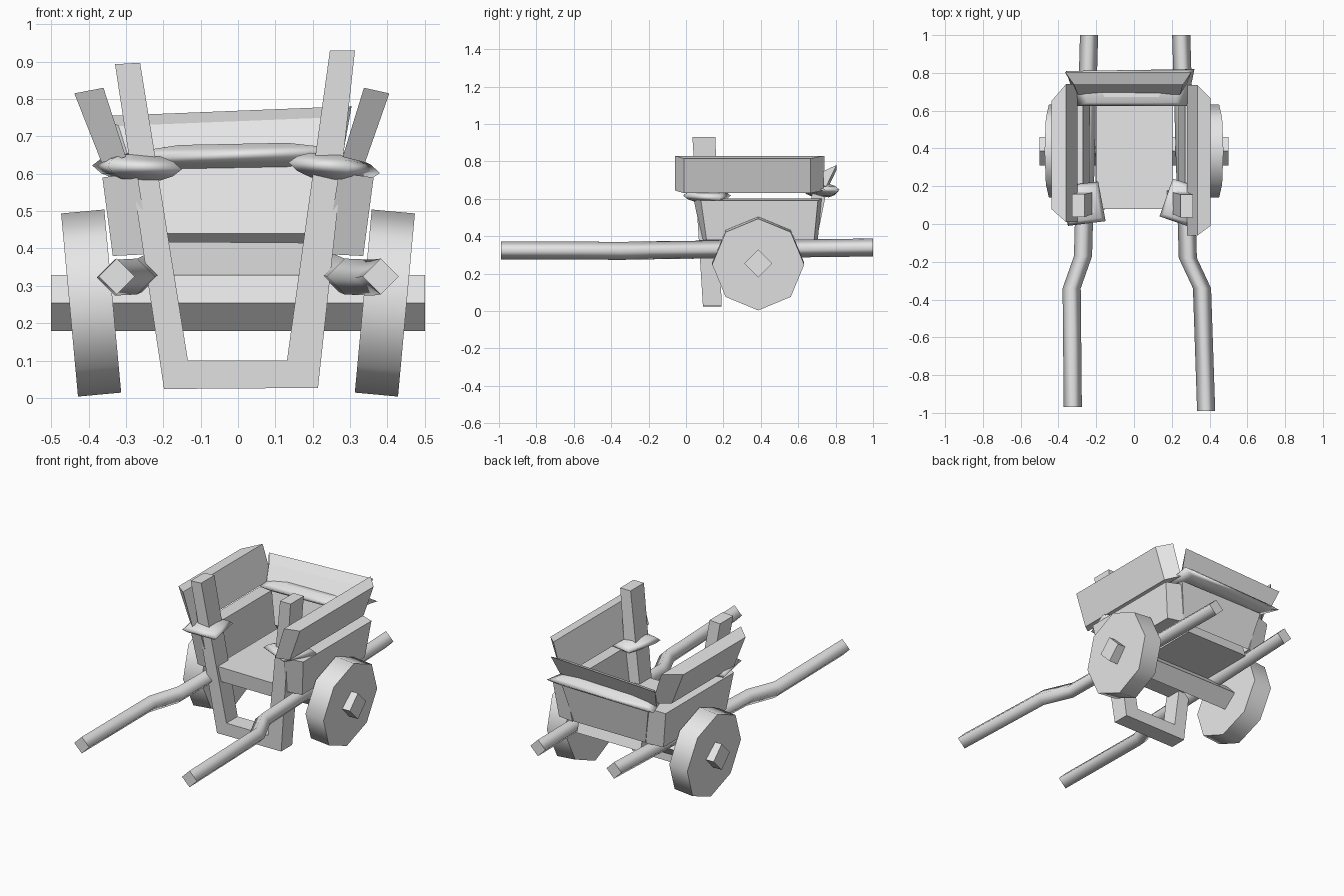
import bpy, bmesh
from math import sin, cos, pi
from mathutils import Vector, Matrix

cube = bpy.data.objects.get("Cube")
if cube:
    bpy.data.objects.remove(cube, do_unlink=True)

GREY = (0.8, 0.8, 0.8, 1)
mat = bpy.data.materials.new("plain grey")
mat.use_nodes = True
mat.diffuse_color = GREY
mat.node_tree.nodes["Principled BSDF"].inputs["Base Color"].default_value = GREY


def loft(name, rings, smooth=False):
    """Bridge matching rings of points and cap both ends; caps stay flat."""
    bm = bmesh.new()
    loops = [[bm.verts.new(p) for p in ring] for ring in rings]
    n = len(loops[0])
    for a, b in zip(loops, loops[1:]):
        for i in range(n):
            j = (i + 1) % n
            bm.faces.new((a[i], a[j], b[j], b[i])).smooth = smooth
    bm.faces.new(loops[0])
    bm.faces.new(loops[-1])
    bmesh.ops.recalc_face_normals(bm, faces=bm.faces)
    mesh = bpy.data.meshes.new(name)
    bm.to_mesh(mesh)
    bm.free()
    mesh.materials.append(mat)
    obj = bpy.data.objects.new(name, mesh)
    bpy.context.collection.objects.link(obj)
    return obj


def disc_ring(x, radius, sides):
    return [Vector((x, radius * sin(2 * pi * i / sides), radius * cos(2 * pi * i / sides)))
            for i in range(sides)]


def side_face(bottom, top, y_bottom, y_top):
    """Upright quad of a side board: (x, z) edges and their (front, back) ends."""
    return [(bottom[0], y_bottom[0], bottom[1]), (bottom[0], y_bottom[1], bottom[1]),
            (top[0], y_top[1], top[1]), (top[0], y_top[0], top[1])]


def cross_face(bottom, top, half_bottom, half_top):
    """Upright quad of a board running across: (y, z) edges and half widths."""
    return [(-half_bottom, *bottom), (half_bottom, *bottom),
            (half_top, *top), (-half_top, *top)]


def binding(name, corners, height, slope=0.0):
    """Flat, pointed lashing with a lens-shaped section."""
    mid = [Vector(c) for c in corners]
    centre = sum(mid, Vector()) / len(mid)
    rings = []
    for scale, dz in ((0.5, -height), (0.8, -height * 0.6), (1, 0),
                      (0.8, height * 0.6), (0.5, height)):
        ring = [centre + (p - centre) * scale + Vector((0, 0, dz)) for p in mid]
        rings.append([p + Vector((0, 0, slope * p.x)) for p in ring])
    loft(name, rings, smooth=True)


# Axle and splayed wheels
HUB = Vector((0, 0.386, 0.254))
loft("axle", [[HUB + p for p in disc_ring(x, 0.075, 4)] for x in (-0.5, 0.5)])
for side, label in ((-1, "right"), (1, "left")):
    tilt = Matrix.Rotation(0.092 * side, 3, 'Y')
    hub = HUB + Vector((0.393 * side, 0, 0))
    loft(label + "_wheel",
         [[hub + tilt @ p for p in disc_ring(x, 0.246, 8)] for x in (-0.058, 0.058)], smooth=True)

# Bent pulling shafts
SHAFTS = {
    "right_shaft": [(-0.238, 1.0, 0.34), (-0.27, -0.17, 0.325),
                    (-0.33, -0.34, 0.322), (-0.324, -0.97, 0.325)],
    "left_shaft": [(0.25, 1.0, 0.34), (0.285, -0.18, 0.325),
                   (0.36, -0.34, 0.322), (0.382, -0.99, 0.325)],
}
for name, path in SHAFTS.items():
    r = 0.048
    loft(name, [[(x - r, y, z), (x, y, z + r), (x + r, y, z), (x, y, z - r)]
                for x, y, z in path], smooth=True)

# Front frame: two posts joined by a foot bar
outline = [(-0.329, 0.893), (-0.262, 0.897), (-0.134, 0.1), (0.131, 0.1),
           (0.246, 0.93), (0.313, 0.93), (0.214, 0.027), (-0.198, 0.024)]
loft("front_frame", [[(x, 0.142 - 0.05 * z + s * (0.05 + 0.012 * z), z) for x, z in outline]
                     for s in (-1, 1)])

# Floor
loft("floor", [
    [(-0.205, y, 0.33), (0.205, y, 0.33), (0.205, y + lean, 0.415), (-0.2, y + lean, 0.418)]
    for y, lean in ((0.09, -0.01), (0.71, -0.03))])

# Lower side boards
for side, label in ((-1, "right"), (1, "left")):
    loft(label + "_lower_board", [
        side_face((0.235 * side, 0.385), (0.27 * side, 0.602), (0.085, 0.705), (0.04, 0.725)),
        side_face((0.335 * side, 0.38), (0.363 * side, 0.59), (0.11, 0.685), (0.08, 0.705))])

# Upper side boards, flared, with ends cut at a slant
loft("left_upper_board", [
    side_face((0.28, 0.645), (0.337, 0.83), (-0.06, 0.735), (-0.06, 0.735)),
    side_face((0.34, 0.63), (0.405, 0.815), (-0.01, 0.665), (-0.01, 0.665))])
loft("right_upper_board", [
    side_face((-0.3, 0.645), (-0.36, 0.83), (0.01, 0.74), (0.01, 0.74)),
    side_face((-0.365, 0.63), (-0.438, 0.815), (0.08, 0.65), (0.08, 0.65))])

# Back boards
loft("back_lower_board", [
    cross_face((0.635, 0.44), (0.675, 0.63), 0.21, 0.26),
    cross_face((0.7, 0.385), (0.745, 0.61), 0.23, 0.28)])
upper = loft("back_upper_board", [
    cross_face((0.685, 0.665), (0.74, 0.74), 0.27, 0.29),
    cross_face((0.75, 0.655), (0.805, 0.768), 0.31, 0.335)])
upper.rotation_euler.y = -0.04

# Lashings around the posts and the back
binding("right_post_binding", [(-0.35, -0.01, 0.622), (-0.15, 0.015, 0.612),
                               (-0.19, 0.225, 0.612), (-0.39, 0.2, 0.622)], 0.033)
binding("left_post_binding", [(0.135, 0.04, 0.63), (0.295, -0.015, 0.617),
                              (0.38, 0.185, 0.602), (0.205, 0.24, 0.617)], 0.033)
binding("back_binding", [(-0.3, 0.625, 0.65), (0.28, 0.625, 0.65),
                         (0.32, 0.82, 0.642), (-0.36, 0.81, 0.642)], 0.032, 0.02)
